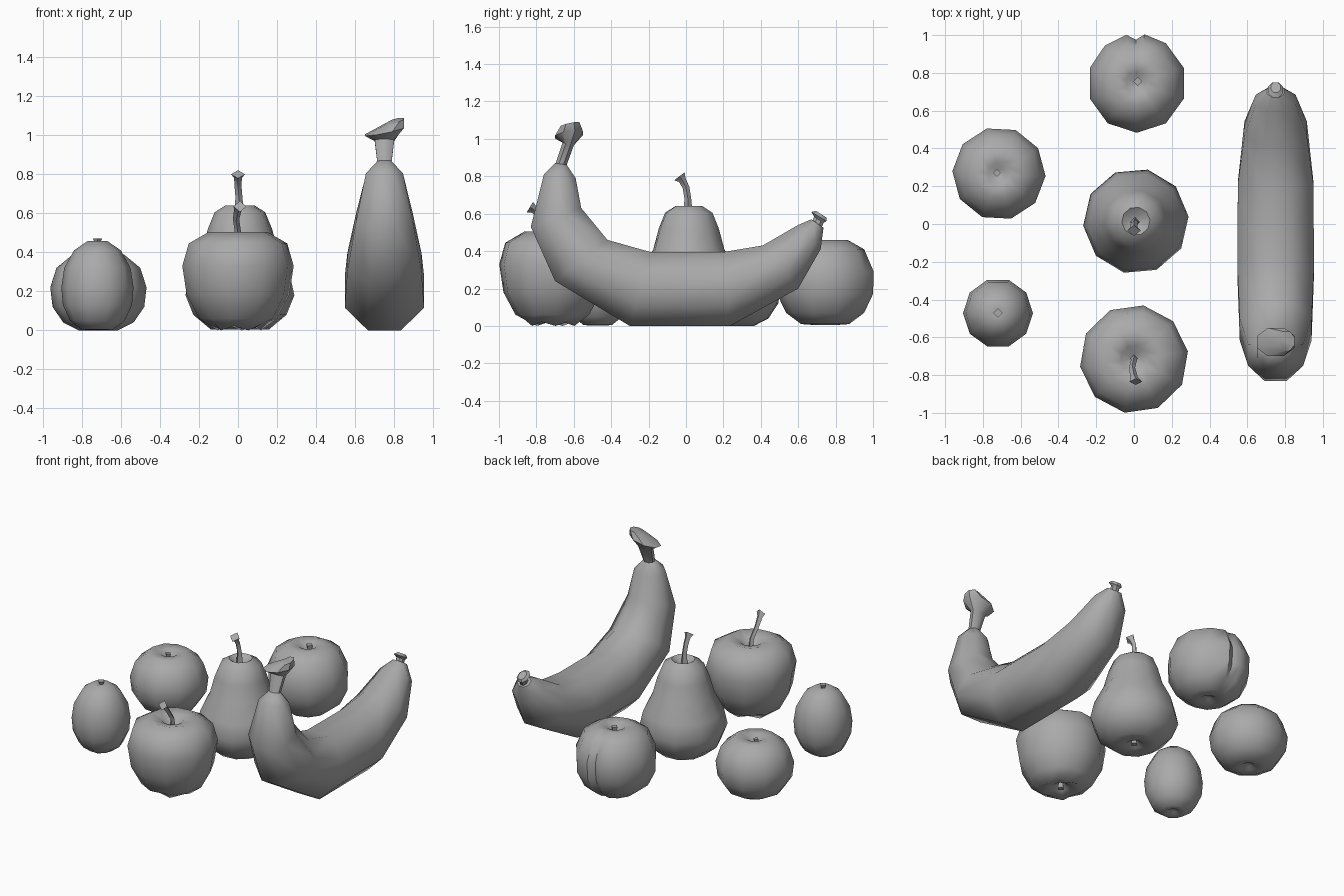
import bpy, bmesh
from math import sin, cos, pi, radians
from mathutils import Vector

if "Cube" in bpy.data.objects:
    bpy.data.objects.remove(bpy.data.objects["Cube"])

grey = bpy.data.materials.new("plain grey")
grey.use_nodes = True
grey.diffuse_color = (0.4, 0.4, 0.4, 1)
grey.node_tree.nodes["Principled BSDF"].inputs["Base Color"].default_value = grey.diffuse_color


def loft(name, rings, smooth=50):
    """Skin a list of equal-sized point rings and cap both ends."""
    bm = bmesh.new()
    loops = [[bm.verts.new(p) for p in ring] for ring in rings]
    n = len(loops[0])
    for a, b in zip(loops, loops[1:]):
        for i in range(n):
            j = (i + 1) % n
            bm.faces.new((a[i], a[j], b[j], b[i]))
    bm.faces.new(loops[0])
    bm.faces.new(loops[-1])
    bmesh.ops.recalc_face_normals(bm, faces=bm.faces)
    mesh = bpy.data.meshes.new(name)
    bm.to_mesh(mesh)
    bm.free()
    mesh.materials.append(grey)
    obj = bpy.data.objects.new(name, mesh)
    bpy.context.collection.objects.link(obj)
    bpy.ops.object.select_all(action='DESELECT')
    obj.select_set(True)
    bpy.context.view_layer.objects.active = obj
    bpy.ops.object.shade_smooth_by_angle(angle=radians(smooth))
    return obj


def even_angles(phase, n=10):
    return [radians(phase + i * 360 / n) for i in range(n)]


def fruit(name, centre, profile, angles, shape=lambda i, k, r, z: (r, z)):
    """Lathe a (radius, height) profile; shape() may dent single columns."""
    rings = []
    for k, (r, z) in enumerate(profile):
        ring = []
        for i, a in enumerate(angles):
            rr, zz = shape(i, k, r, z)
            ring.append((centre[0] + rr * cos(a), centre[1] + rr * sin(a), zz))
        rings.append(ring)
    return loft(name, rings)


def stem(name, path, radii, sides=4):
    """Tube swept along a path."""
    pts = [Vector(p) for p in path]
    rings = []
    for i, p in enumerate(pts):
        d = (pts[min(i + 1, len(pts) - 1)] - pts[max(i - 1, 0)]).normalized()
        u = Vector((1, 0, 0))
        v = d.cross(u).normalized()
        rings.append([p + radii[i] * (u * cos(a) + v * sin(a)) for a in even_angles(0, sides)])
    return loft(name, rings, 30)


# Pear
fruit("pear", (0.01, 0.015),
      [(.02, .04), (.05, .01), (.15, .005), (.24, .08), (.28, .18), (.255, .29),
       (.195, .41), (.165, .52), (.13, .605), (.075, .64), (.02, .60)], even_angles(5))
stem("pear_stem", [(.005, .01, .60), (.005, .01, .68), (0, 0, .74), (0, -.02, .78), (0, -.035, .80)],
     [.025, .018, .018, .02, .035])
stem("pear_base_nub", [(.01, .015, .05), (.01, .015, .01)], [.015, .025])


# Apple, with lobes around the base
def apple_lobes(i, k, r, z):
    return (r, z + .022) if k == 2 and i % 2 else (r, z)


fruit("apple", (0, -0.715),
      [(.02, .06), (.05, .03), (.12, .0), (.20, .06), (.265, .18), (.288, .33),
       (.255, .445), (.15, .505), (.07, .485), (.02, .43)], even_angles(8), apple_lobes)
stem("apple_stem", [(0, -.71, .43), (0, -.72, .50), (-.01, -.76, .57), (0, -.81, .62), (.01, -.835, .635)],
     [.018, .016, .016, .02, .033])
stem("apple_base_nub", [(0, -.715, .07), (0, -.715, .015)], [.015, .025])


# Peach, with a crease down the back
def peach_crease(i, k, r, z):
    return (r * .88, z) if i == CREASE else (r, z)


peach_angles = [radians(d) for d in (18, 54, 81, 91, 102, 130, 162, 198, 234, 270, 306, 342)]
CREASE = 3
peach = fruit("peach", (0.015, 0.745),
              [(.02, .03), (.06, .005), (.13, .01), (.21, .07), (.258, .17), (.262, .29),
               (.21, .41), (.12, .46), (.06, .45), (.02, .42)], peach_angles, peach_crease)
stem("peach_stem", [(.02, .755, .41), (.02, .755, .452)], [.014, .024])

# Round fruit
fruit("round_fruit", (-.715, .267),
      [(.02, .025), (.05, .005), (.10, .0), (.18, .04), (.235, .12), (.247, .22),
       (.215, .32), (.13, .39), (.06, .385), (.02, .355)], even_angles(-3))
stem("round_fruit_stem", [(-.725, .27, .35), (-.725, .27, .38)], [.012, .02])

# Oval fruit
fruit("oval_fruit", (-.72, -.472),
      [(.02, .02), (.045, .002), (.08, .005), (.14, .05), (.177, .13), (.185, .22),
       (.17, .32), (.12, .41), (.05, .458), (.015, .45)], even_angles(0))
stem("oval_fruit_stem", [(-.72, -.472, .445), (-.72, -.472, .472)], [.012, .025])


# Banana
def section(inner, outer, half, x=.75, skew=0):
    """Eight-sided ring between an inner and an outer (y, z) point."""
    a, b = Vector((0, *inner)), Vector((0, *outer))
    mid, arm = (a + b) / 2, (a - b) / 2
    ring = []
    for t in even_angles(22.5, 8):
        c, s = cos(t) / cos(pi / 8), sin(t) / cos(pi / 8)
        ring.append(mid + arm * s + Vector((x + half * c, 0, skew * c)))
    return ring


loft("banana", [
    section((-.64, .865), (-.70, .87), .035),
    section((-.59, .79), (-.76, .81), .095),
    section((-.56, .63), (-.83, .53), .145),
    section((-.42, .46), (-.70, .24), .19),
    section((-.19, .395), (-.30, 0), .203),
    section((.20, .395), (.235, 0), .2),
    section((.41, .43), (.60, .20), .165),
    section((.60, .54), (.72, .41), .105),
    section((.67, .57), (.735, .525), .045),
])
loft("banana_stem", [
    section((-.64, .855), (-.70, .86), .036),
    section((-.60, .965), (-.66, .98), .05),
    section((-.55, 1.03), (-.70, 1.01), .10, skew=.02),
    section((-.57, 1.085), (-.67, 1.065), .04, .81, .01),
], 40)
loft("banana_tip", [
    section((.675, .56), (.725, .525), .025),
    section((.685, .585), (.735, .55), .025),
    section((.67, .61), (.75, .56), .04),
    section((.695, .615), (.75, .58), .025),
], 40)
